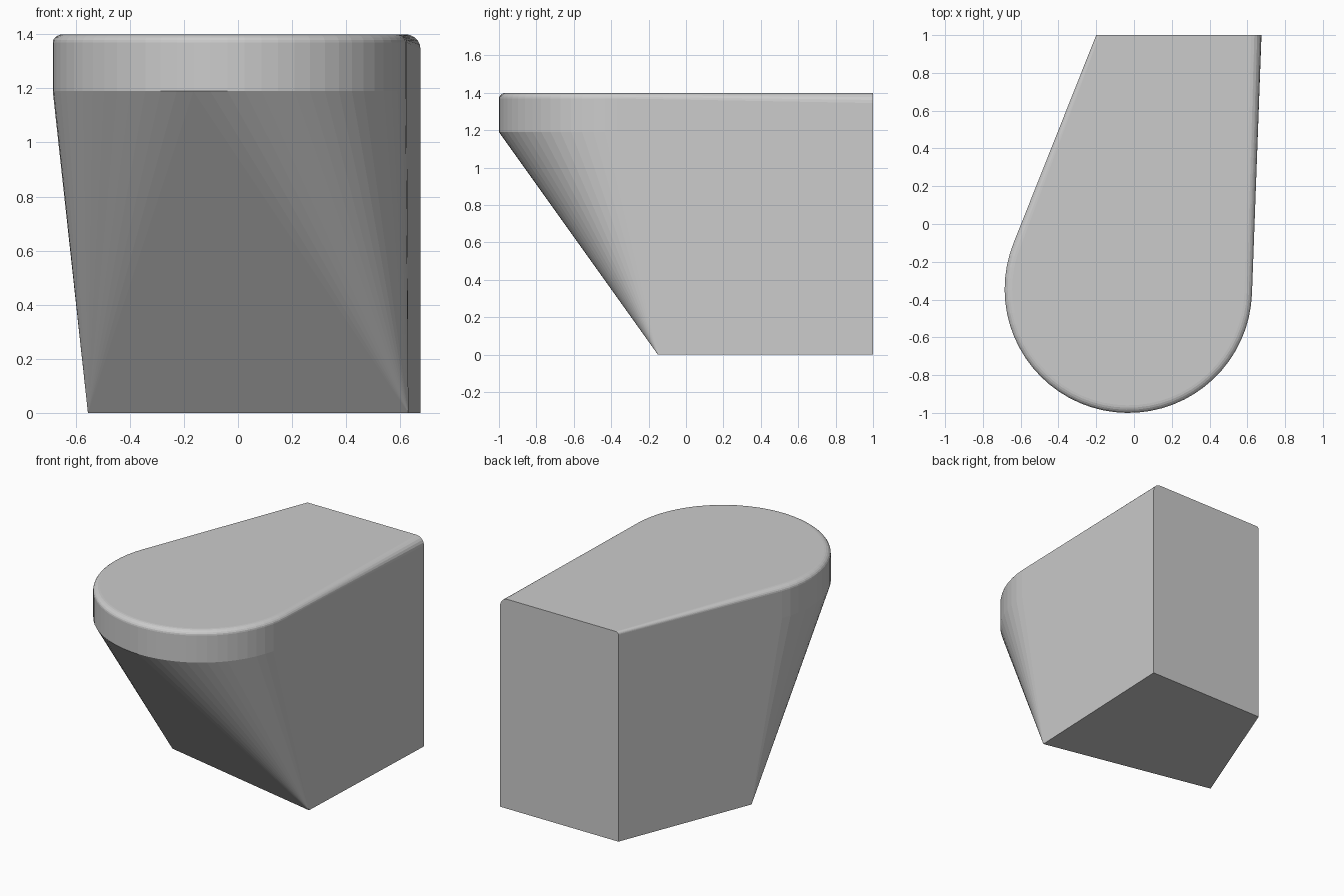
import bpy
import bmesh
from math import sin, cos, pi, radians

if "Cube" in bpy.data.objects:
    bpy.data.objects.remove(bpy.data.objects["Cube"], do_unlink=True)

# Plain grey finish
grey = bpy.data.materials.new("plain grey")
grey.use_nodes = True
colour = (0.6, 0.6, 0.6, 1)
grey.diffuse_color = colour
grey.node_tree.nodes["Principled BSDF"].inputs["Base Color"].default_value = colour

TOP, BAND = 1.4, 1.19                    # heights of the top face and the lower rim
CX, CY, RADIUS = -0.03, -0.345, 0.655    # rounded nose
BACK_L, BACK_R, BACK_Y = -0.2, 0.675, 1.0  # back wall, low and high x
SEGMENTS, STEPS = 36, 5

bm = bmesh.new()


def nose_ring(inset, z):
    """Arc of the nose, between the two tangent side walls."""
    start, end = radians(158.3), radians(357.9)
    r = RADIUS - inset
    for i in range(SEGMENTS + 1):
        a = start + (end - start) * i / SEGMENTS
        bm.verts.new((CX + r * cos(a), CY + r * sin(a), z))


# Four-cornered foot
for x, y in ((-0.555, 0.10), (0.63, -0.15), (BACK_R, BACK_Y), (BACK_L, BACK_Y)):
    bm.verts.new((x, y, 0))

# Vertical rim, then the rounded top edge, which widens along the +x side
nose_ring(0, BAND)
for k in range(STEPS + 1):
    t = pi / 2 * k / STEPS
    inward, drop = 1 - cos(t), 1 - sin(t)
    nose_ring(0.04 * inward, TOP - 0.03 * drop)
    bm.verts.new((BACK_R - 0.055 * inward, BACK_Y, TOP - 0.055 * drop))
    bm.verts.new((BACK_L + 0.018 * inward, BACK_Y, TOP - 0.018 * drop))

# Skin the profiles as one convex body and merge the flat areas
bmesh.ops.convex_hull(bm, input=bm.verts[:])
bmesh.ops.delete(bm, geom=[v for v in bm.verts if not v.link_faces], context="VERTS")
bmesh.ops.dissolve_limit(bm, angle_limit=radians(0.3), verts=bm.verts[:], edges=bm.edges[:])
bmesh.ops.recalc_face_normals(bm, faces=bm.faces[:])

mesh = bpy.data.meshes.new("tapered_body")
bm.to_mesh(mesh)
bm.free()
mesh.materials.append(grey)
body = bpy.data.objects.new("tapered_body", mesh)
bpy.context.collection.objects.link(body)
